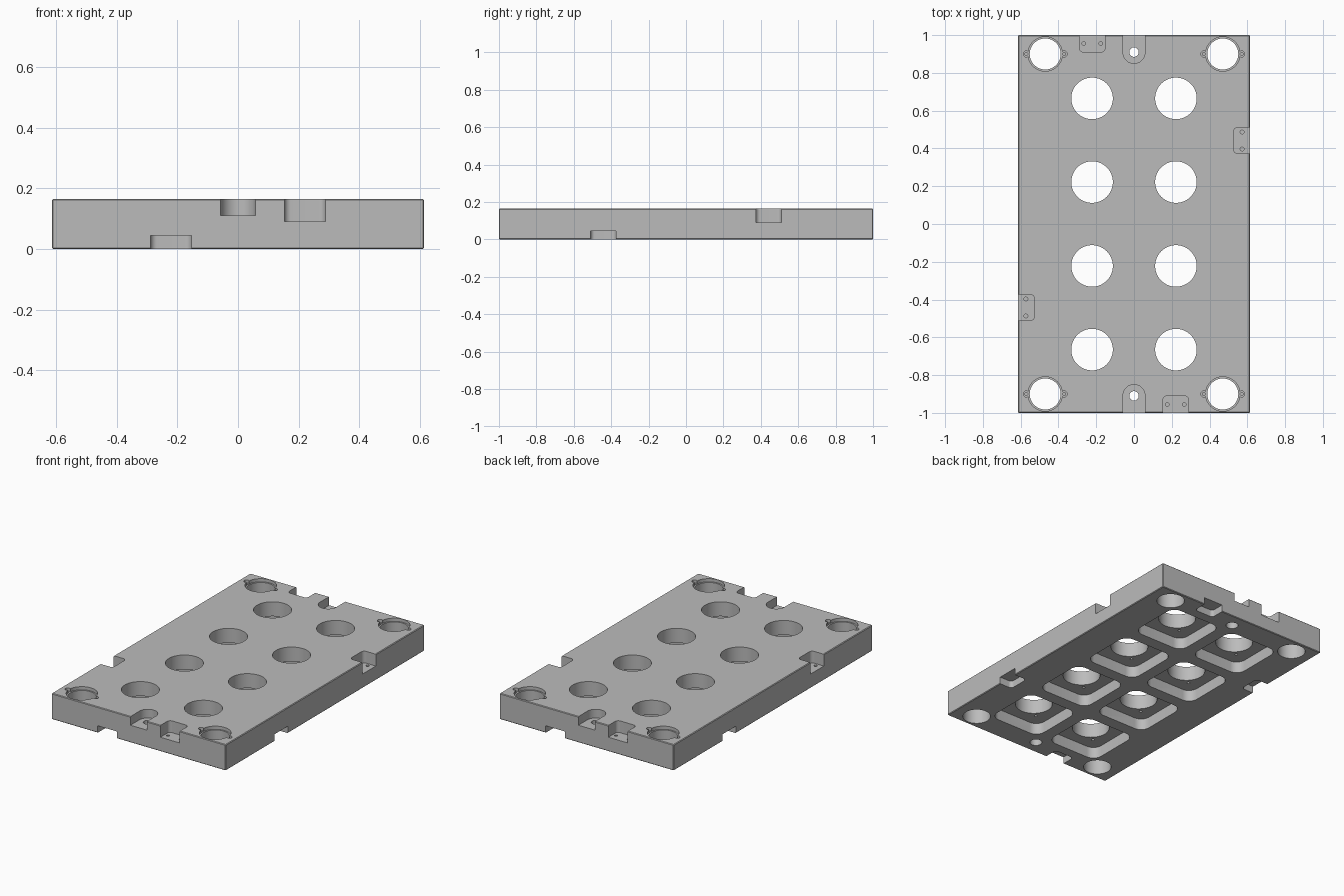
import bpy, bmesh
from math import cos, sin, pi, radians

if "Cube" in bpy.data.objects:
    bpy.data.objects.remove(bpy.data.objects["Cube"], do_unlink=True)

HX, HY, TOP = 0.614, 1.0, 0.165
LOW, HIGH = -0.1, 0.3          # cutter ends beyond the plate

grey = bpy.data.materials.new("plain grey")
grey.use_nodes = True
colour = (0.5, 0.5, 0.5, 1)
grey.diffuse_color = colour
grey.node_tree.nodes["Principled BSDF"].inputs["Base Color"].default_value = colour


def prism(name, cx, cy, hx, hy, r, z0, z1, seg=8):
    """Upright block with rounded corners; a cylinder when r equals both halves."""
    bm = bmesh.new()
    rim = []
    for k, (sx, sy) in enumerate([(1, 1), (-1, 1), (-1, -1), (1, -1)]):
        for i in range(seg + 1):
            a = (k + i / seg) * pi / 2
            rim.append((cx + sx * (hx - r) + r * cos(a), cy + sy * (hy - r) + r * sin(a)))
    base = bm.faces.new([bm.verts.new((x, y, z0)) for x, y in rim])
    moved = bmesh.ops.extrude_face_region(bm, geom=[base])["geom"]
    bmesh.ops.translate(bm, vec=(0, 0, z1 - z0),
                        verts=[v for v in moved if isinstance(v, bmesh.types.BMVert)])
    bmesh.ops.remove_doubles(bm, verts=bm.verts, dist=1e-5)
    bmesh.ops.recalc_face_normals(bm, faces=bm.faces)
    mesh = bpy.data.meshes.new(name)
    bm.to_mesh(mesh)
    bm.free()
    mesh.materials.append(grey)
    ob = bpy.data.objects.new(name, mesh)
    bpy.context.collection.objects.link(ob)
    return ob


# Solid plate with slightly eased edges
plate = prism("base_plate", 0, 0, HX, HY, 0.004, 0, TOP, 1)
ease = plate.modifiers.new("eased_edges", 'BEVEL')
ease.width, ease.segments, ease.limit_method = 0.004, 1, 'ANGLE'
ease.angle_limit = radians(60)
cutters = []


def cut(*args, **kw):
    tool = prism("cutter", *args, **kw)
    tool.hide_render = True
    cutters.append(tool)
    mod = plate.modifiers.new("cut", 'BOOLEAN')
    mod.operation, mod.solver, mod.object = 'DIFFERENCE', 'EXACT', tool


def bore(x, y, r, z0, z1, seg=12):
    cut(x, y, r, r, r, z0, z1, seg=seg)


# Eight large holes over square pockets in the underside
for x in (-0.222, 0.222):
    for y in (-0.665, -0.222, 0.222, 0.665):
        cut(x, y, 0.182, 0.182, 0.06, LOW, 0.073)
        bore(x, y, 0.11, LOW, HIGH, 16)
        for s in (-1, 1):
            bore(x + s * 0.1, y + s * 0.1, 0.009, 0.05, 0.11, 4)

# Corner holes with a shallow seat and two screw ears
for x in (-0.47, 0.47):
    for y in (-0.9, 0.9):
        bore(x, y, 0.091, 0.145, HIGH, 16)
        bore(x, y, 0.082, LOW, HIGH, 16)
        for s in (-1, 1):
            bore(x + s * 0.1, y, 0.016, 0.146, HIGH, 5)
            bore(x + s * 0.1, y, 0.008, 0.1, HIGH, 4)

# Edge features repeat with a half turn
for s in (-1, 1):
    # Round-ended slot with a counterbored bolt hole
    cut(0, s * 1.0, 0.058, 0.15, 0.058, 0.11, HIGH)
    bore(0, s * 0.91, 0.025, LOW, HIGH, 8)
    bore(0, s * 0.91, 0.036, LOW, 0.04, 8)
    # Upper notches with paired screw holes
    cut(s * 0.221, -s * 1.0, 0.068, 0.09, 0.022, 0.09, HIGH)
    cut(s * HX, s * 0.442, 0.088, 0.068, 0.022, 0.09, HIGH)
    for d in (-0.045, 0.045):
        bore(s * 0.221 + d, -s * 0.955, 0.01, 0.05, HIGH, 4)
        bore(s * 0.572, s * 0.442 + d, 0.01, 0.05, HIGH, 4)
    # Lower notches
    cut(-s * 0.221, -s * 1.0, 0.068, 0.09, 0.022, LOW, 0.045)
    cut(s * HX, -s * 0.442, 0.088, 0.068, 0.022, LOW, 0.045)

# Apply the cuts and remove the cutters
bpy.ops.object.select_all(action='DESELECT')
plate.select_set(True)
bpy.context.view_layer.objects.active = plate
bpy.ops.object.convert(target='MESH')
for tool in cutters:
    bpy.data.objects.remove(tool, do_unlink=True)
bpy.ops.object.shade_smooth_by_angle(angle=radians(30))
